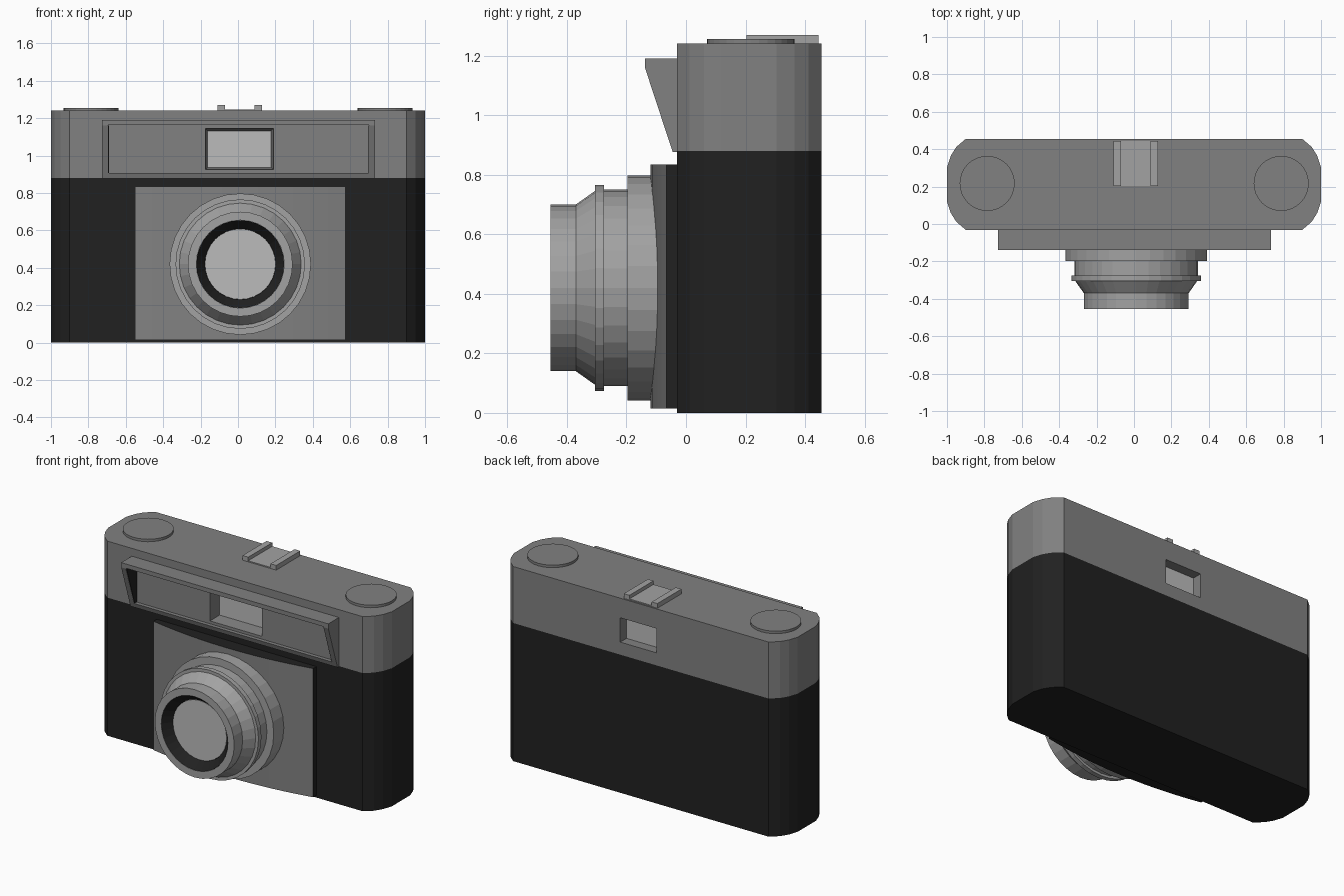
import bpy, bmesh, math

if "Cube" in bpy.data.objects:
    bpy.data.objects.remove(bpy.data.objects["Cube"])

def colour(name, v):
    m = bpy.data.materials.new(name)
    m.diffuse_color = (v, v, v, 1)
    m.use_nodes = True
    m.node_tree.nodes["Principled BSDF"].inputs["Base Color"].default_value = m.diffuse_color
    return m

METAL, BRIGHT = colour("metal", 0.22), colour("bright_metal", 0.36)
BLACK, GLASS = colour("black", 0.015), colour("glass", 0.5)

def finish(name, bm, mat):
    bmesh.ops.recalc_face_normals(bm, faces=bm.faces)
    me = bpy.data.meshes.new(name)
    bm.to_mesh(me)
    bm.free()
    ob = bpy.data.objects.new(name, me)
    bpy.context.collection.objects.link(ob)
    me.materials.append(mat)
    return ob

def loft(name, loops, mat):
    """Skin a list of equal-length 3D loops and cap both ends."""
    bm = bmesh.new()
    rings = [[bm.verts.new(p) for p in lp] for lp in loops]
    n = len(rings[0])
    for a, b in zip(rings, rings[1:]):
        for i in range(n):
            j = (i + 1) % n
            bm.faces.new((a[i], a[j], b[j], b[i]))
    bm.faces.new(rings[0])
    bm.faces.new(rings[-1])
    return finish(name, bm, mat)

def prism_z(name, pts, z0, z1, mat):
    return loft(name, [[(x, y, z) for x, y in pts] for z in (z0, z1)], mat)

def prism_x(name, pts, x0, x1, mat):
    return loft(name, [[(x, y, z) for y, z in pts] for x in (x0, x1)], mat)

def box(name, x0, x1, y0, y1, z0, z1, mat):
    return prism_z(name, [(x0, y0), (x1, y0), (x1, y1), (x0, y1)], z0, z1, mat)

def circle(cx, cy, r, n=32):
    return [(cx + r * math.cos(2 * math.pi * i / n),
             cy + r * math.sin(2 * math.pi * i / n)) for i in range(n)]

def lathe_y(name, profile, mat, cx=0.012, cz=0.42):
    """Rings of (y, radius) around the lens axis."""
    return loft(name, [[(x, y, z) for x, z in circle(cx, cz, r)] for y, r in profile], mat)

def cut(ob, cutter):
    cutter.hide_render = True
    cutter.hide_viewport = False
    cutter.display_type = 'WIRE'
    mod = ob.modifiers.new("cut", 'BOOLEAN')
    mod.operation = 'DIFFERENCE'
    mod.solver = 'EXACT'
    mod.object = cutter
    bpy.context.view_layer.update()
    # bake the cut, then drop the cutter
    me = bpy.data.meshes.new_from_object(ob.evaluated_get(bpy.context.evaluated_depsgraph_get()))
    ob.modifiers.clear()
    ob.data = me
    bpy.data.objects.remove(cutter)

# body halves: a slab outline with faceted round ends
corner = [(0.90, -0.031), (0.95, 0.012), (0.98, 0.06), (1.0, 0.12),
          (1.0, 0.304), (0.98, 0.364), (0.95, 0.412), (0.90, 0.455)]
outline = corner + [(-x, y) for x, y in reversed(corner)]
prism_z("lower_body", outline, 0, 0.88, BLACK)
top = prism_z("top_cover", outline, 0.88, 1.24, METAL)

# viewfinder openings, front (tapered) and back
def rect(x0, x1, z0, z1, y):
    return [(x0, y, z0), (x1, y, z0), (x1, y, z1), (x0, y, z1)]

cut(top, loft("front_cutter", [rect(-0.178, 0.193, 0.922, 1.148, -0.05),
                               rect(-0.162, 0.177, 0.937, 1.133, 0.05)], METAL))
cut(top, loft("back_cutter", [rect(-0.11, 0.145, 0.96, 1.115, y) for y in (0.5, 0.39)], METAL))
box("front_window", -0.162, 0.177, 0.045, 0.055, 0.937, 1.133, GLASS)
box("back_window", -0.11, 0.145, 0.38, 0.392, 0.96, 1.115, GLASS)

# slanted hood around the front window
hood = prism_x("window_hood", [(-0.138, 1.19), (-0.138, 1.16), (-0.045, 0.877),
                               (-0.03, 0.877), (-0.03, 1.19)], -0.727, 0.733, METAL)
cut(hood, box("hood_cutter", -0.694, 0.70, -0.3, 0.1, 0.907, 1.163, METAL))
for side, x in (("left", -0.694), ("right", 0.697)):
    prism_x("hood_lining_" + side, [(-0.136, 1.162), (-0.054, 0.908), (-0.031, 0.908),
                                    (-0.031, 1.162)], x, x + 0.003, BLACK)

# bowed front plate with black edges
arc = []
for i in range(13):
    t = -1 + i / 6
    arc.append((0.012 + 0.563 * t, -0.12 + 0.055 * t * t))
plate = prism_z("front_plate", arc + [(0.575, -0.03), (-0.551, -0.03)], 0.015, 0.835, METAL)
plate.data.materials.append(BLACK)
for f in plate.data.polygons:
    if f.normal.y > -0.5:
        f.material_index = 1

# lens barrel with stepped rings, hollow at the front
lathe_y("lens_barrel", [(-0.06, 0.378), (-0.197, 0.378), (-0.197, 0.33), (-0.275, 0.33),
                        (-0.275, 0.346), (-0.305, 0.346), (-0.305, 0.326), (-0.37, 0.28),
                        (-0.455, 0.28), (-0.455, 0.235), (-0.39, 0.235)], BRIGHT)
lens = lathe_y("lens_inner_ring", [(-0.389, 0.2345), (-0.454, 0.2345), (-0.40, 0.19),
                                   (-0.392, 0.19)], BLACK)
lathe_y("lens_glass", [(-0.392, 0.189), (-0.402, 0.189)], GLASS)

# top dials
for side, x in (("left", -0.785), ("right", 0.787)):
    prism_z("dial_" + side, circle(x, 0.217, 0.147), 1.235, 1.256, METAL)

# accessory shoe
box("shoe_base", -0.11, 0.127, 0.203, 0.445, 1.235, 1.247, BRIGHT)
for side, x in (("left", -0.11), ("right", 0.087)):
    box("shoe_rail_" + side, x, x + 0.04, 0.203, 0.445, 1.24, 1.27, BRIGHT)
